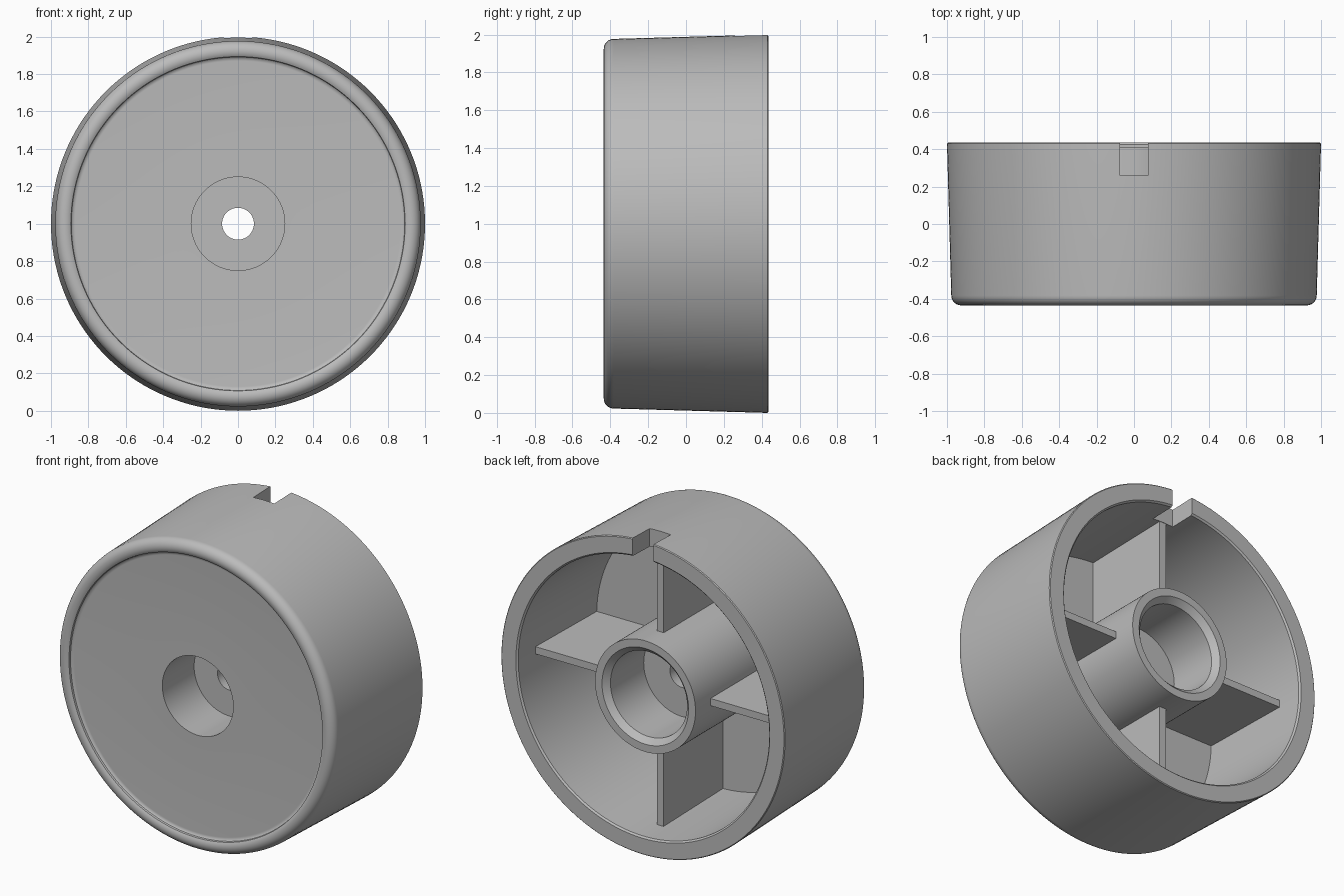
import bpy, bmesh
from math import cos, sin, radians, tau
from mathutils import Matrix, Vector

if "Cube" in bpy.data.objects:
    bpy.data.objects.remove(bpy.data.objects["Cube"], do_unlink=True)

grey = bpy.data.materials.new("plain grey")
grey.use_nodes = True
colour = (0.5, 0.5, 0.5, 1)
grey.diffuse_color = colour
grey.node_tree.nodes["Principled BSDF"].inputs["Base Color"].default_value = colour

CENTRE = Vector((0, 0, 1))


def finish(bm, name):
    bmesh.ops.recalc_face_normals(bm, faces=bm.faces)
    mesh = bpy.data.meshes.new(name)
    bm.to_mesh(mesh)
    bm.free()
    mesh.materials.append(grey)
    obj = bpy.data.objects.new(name, mesh)
    bpy.context.collection.objects.link(obj)
    return obj


def box(name, low, high, turn=0):
    """Box between two corners, turned about the wheel axis."""
    low, high = Vector(low), Vector(high)
    bm = bmesh.new()
    bmesh.ops.create_cube(bm, size=1)
    bm.transform(Matrix.Translation(CENTRE) @ Matrix.Rotation(turn, 4, "Y")
                 @ Matrix.Translation((low + high) / 2)
                 @ Matrix.Diagonal((*(high - low), 1)))
    return finish(bm, name)


def arc(r, y, radius, start, end, steps=8):
    angles = [radians(start + (end - start) * i / steps) for i in range(steps + 1)]
    return [(r + radius * cos(a), y + radius * sin(a)) for a in angles]


def revolve(name, profile, segments=144):
    """Closed (radius, y) loop spun around the wheel axis."""
    bm = bmesh.new()
    rings = [[bm.verts.new(CENTRE + Vector((r * sin(tau * i / segments), y,
                                            r * cos(tau * i / segments))))
              for r, y in profile] for i in range(segments)]
    count = len(profile)
    for i in range(segments):
        a, b = rings[i], rings[(i + 1) % segments]
        for j in range(count):
            k = (j + 1) % count
            bm.faces.new((a[j], a[k], b[k], b[j]))
    return finish(bm, name)


# Cup with rolled front bead, stepped hub and through hole in one section
section = [(0.995, 0.435), (1.0, 0.43)]                  # tapered outside
section += arc(0.924, -0.382, 0.053, 0, -125, 12)        # front bead
section += arc(0.87, -0.435, 0.03, 45, 90, 5)            # blend into face
section += [(0.25, -0.405), (0.25, -0.085),              # front bore
            (0.085, -0.085), (0.085, 0.04),              # through hole
            (0.27, 0.04), (0.27, 0.375),                 # back bore
            (0.305, 0.41), (0.354, 0.41),                # hub end
            (0.354, -0.34), (0.868, -0.34),              # inside floor
            (0.885, 0.425), (0.895, 0.435)]              # inside wall
wheel = revolve("wheel_body", section)

# Notch through the back edge
cutter = box("notch_cutter", (-0.074, 0.26, 0.75), (0.074, 0.6, 1.2))
cutter.hide_render = True
cut = wheel.modifiers.new("notch", "BOOLEAN")
cut.operation = "DIFFERENCE"
cut.solver = "EXACT"
cut.object = cutter
bpy.context.view_layer.objects.active = wheel
wheel.select_set(True)
bpy.ops.object.modifier_apply(modifier=cut.name)
bpy.data.objects.remove(cutter, do_unlink=True)
bpy.ops.object.shade_smooth_by_angle(angle=radians(30))

# Four ribs between hub and wall
for i, side in enumerate(("top", "left", "bottom", "right")):
    box(side + "_rib", (-0.023, -0.36, 0.34), (0.023, 0.258, 0.9), i * tau / 4)
